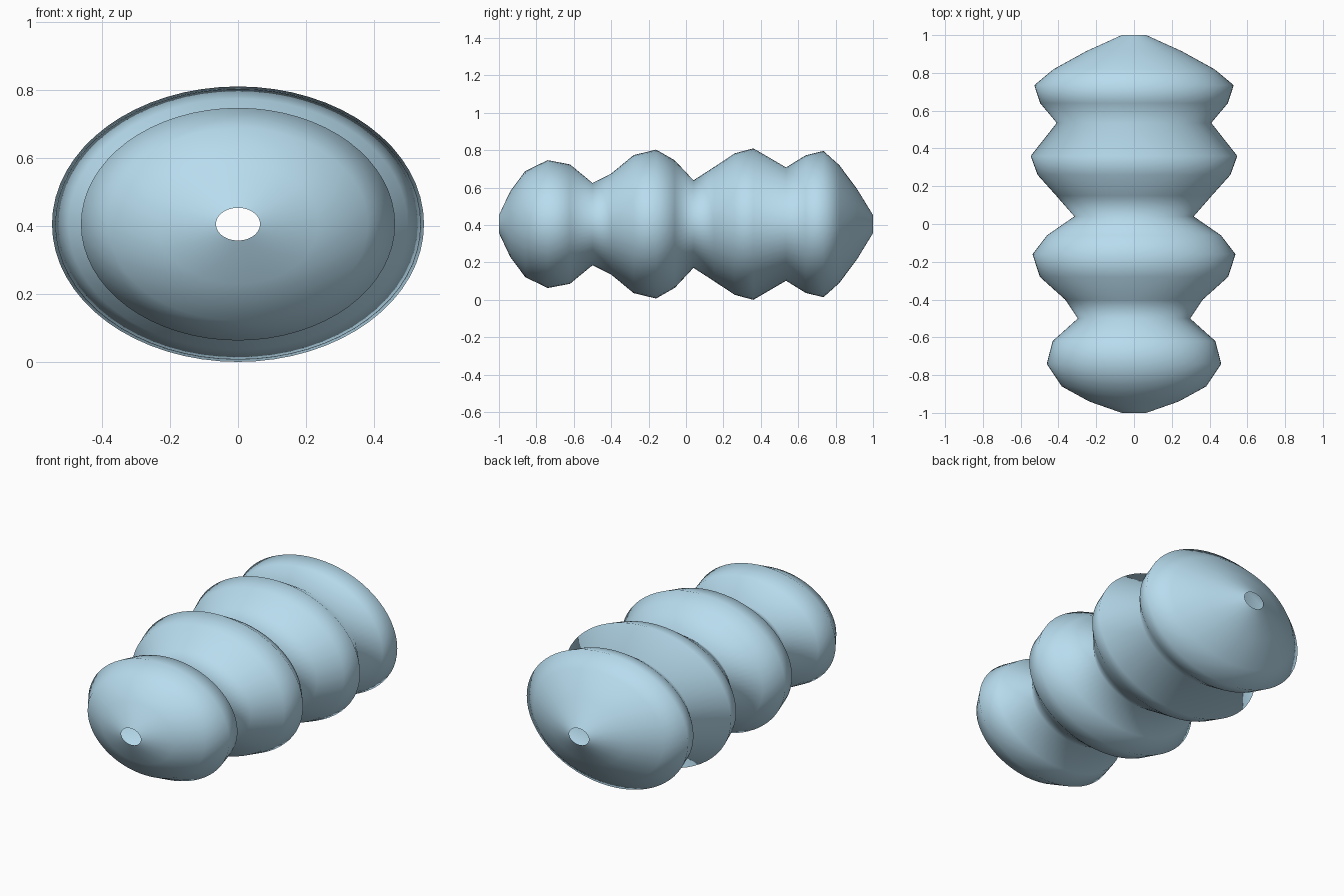
import bpy, bmesh, math

if "Cube" in bpy.data.objects:
    bpy.data.objects.remove(bpy.data.objects["Cube"])

# Profile along the long axis: (y, half-height)
PROFILE = [(-1.0, 0.048), (-0.94, 0.175), (-0.86, 0.283), (-0.74, 0.342), (-0.62, 0.319),
           (-0.50, 0.22), (-0.40, 0.27), (-0.28, 0.369), (-0.16, 0.398), (-0.06, 0.341),
           (0.04, 0.234), (0.15, 0.305), (0.26, 0.378), (0.36, 0.405), (0.535, 0.303),
           (0.64, 0.368), (0.735, 0.391), (0.82, 0.315), (0.915, 0.187), (1.0, 0.048)]
SIDES = 64
WIDTH = 0.547 / 0.405   # cross-section is a flattened ellipse
CENTRE_Z = 0.405

# Ribbed hollow body, open at both ends
bm = bmesh.new()
rings = []
for y, r in PROFILE:
    ring = []
    for i in range(SIDES):
        a = 2 * math.pi * i / SIDES
        ring.append(bm.verts.new((r * WIDTH * math.cos(a), y, CENTRE_Z + r * math.sin(a))))
    rings.append(ring)
for lo, hi in zip(rings, rings[1:]):
    for i in range(SIDES):
        j = (i + 1) % SIDES
        bm.faces.new((lo[i], hi[i], hi[j], lo[j])).smooth = True
# Faces must point away from the axis
bm.normal_update()
bm.faces.ensure_lookup_table()
f = bm.faces[0]
c = f.calc_center_median()
if f.normal.x * c.x + f.normal.z * (c.z - CENTRE_Z) < 0:
    bmesh.ops.reverse_faces(bm, faces=bm.faces[:])

mesh = bpy.data.meshes.new("ribbed_body")
bm.to_mesh(mesh)
bm.free()
body = bpy.data.objects.new("ribbed_body", mesh)
bpy.context.collection.objects.link(body)

# Pale blue finish
mat = bpy.data.materials.new("pale_blue")
mat.diffuse_color = (0.48, 0.72, 0.86, 1)
mat.use_nodes = True
mat.node_tree.nodes["Principled BSDF"].inputs["Base Color"].default_value = mat.diffuse_color
mesh.materials.append(mat)
